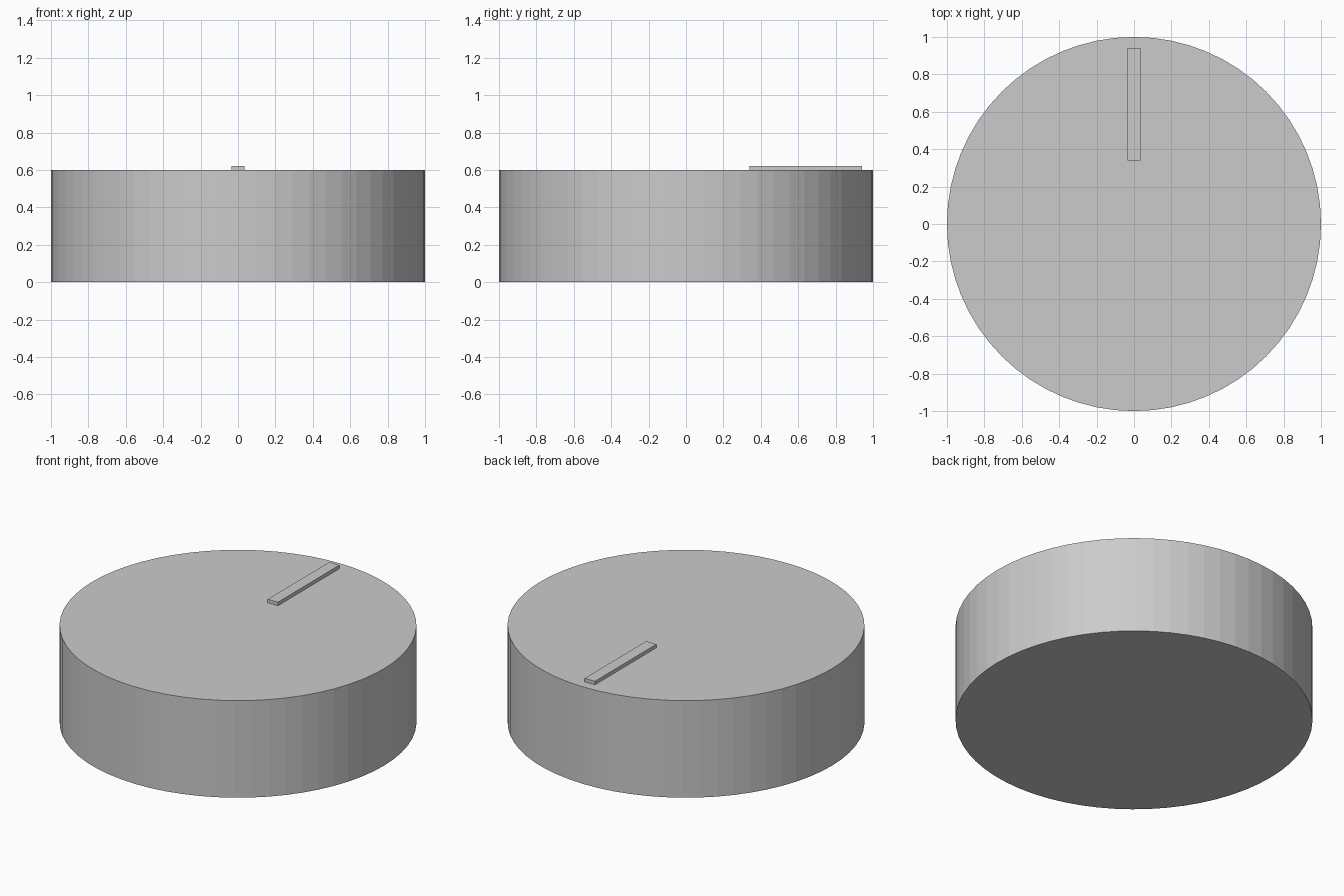
import bpy

if "Cube" in bpy.data.objects:
    bpy.data.objects.remove(bpy.data.objects["Cube"])

# Round knob body, flat facets
bpy.ops.mesh.primitive_cylinder_add(vertices=64, radius=1.0, depth=0.6, location=(0, 0, 0.3))
bpy.context.object.name = "knob_body"

# Raised pointer bar near the back rim
bpy.ops.mesh.primitive_cube_add(size=1, location=(0, 0.64, 0.61))
pointer = bpy.context.object
pointer.name = "pointer_mark"
pointer.scale = (0.07, 0.6, 0.024)
bpy.ops.object.transform_apply(location=False, rotation=False, scale=True)
